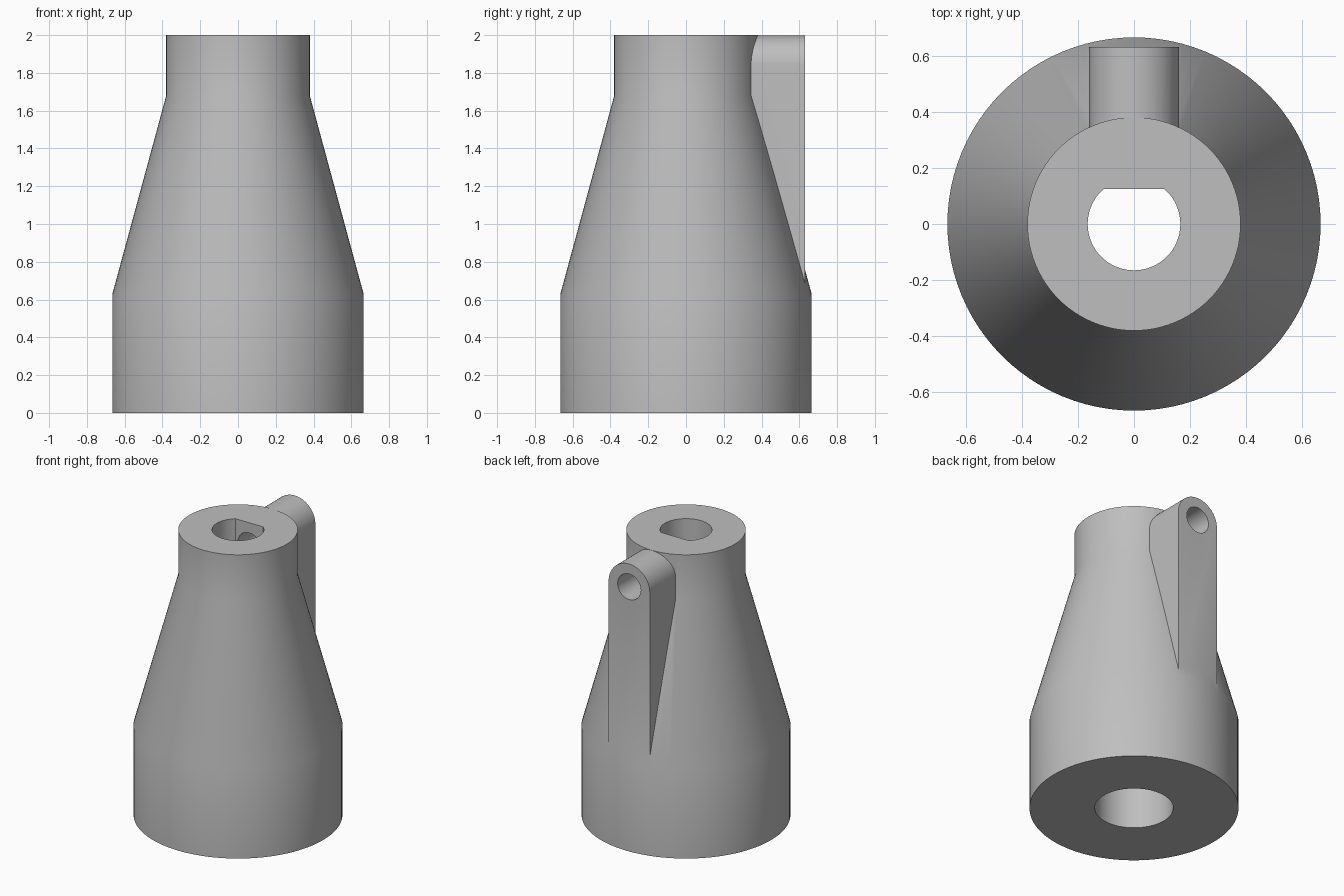
import bpy, bmesh
from math import cos, sin, pi, asin, radians
from mathutils import Vector

cube = bpy.data.objects.get("Cube")
if cube:
    bpy.data.objects.remove(cube, do_unlink=True)

grey = bpy.data.materials.new("plain grey")
grey.use_nodes = True
colour = (0.52, 0.52, 0.52, 1)
grey.diffuse_color = colour
grey.node_tree.nodes["Principled BSDF"].inputs["Base Color"].default_value = colour


def make(name, bm):
    bmesh.ops.recalc_face_normals(bm, faces=bm.faces)
    mesh = bpy.data.meshes.new(name)
    bm.to_mesh(mesh)
    bm.free()
    mesh.materials.append(grey)
    obj = bpy.data.objects.new(name, mesh)
    bpy.context.collection.objects.link(obj)
    return obj


def prism(name, points, offset):
    """Extrude a flat outline along the offset."""
    bm = bmesh.new()
    face = bm.faces.new([bm.verts.new(p) for p in points])
    moved = bmesh.ops.extrude_face_region(bm, geom=[face], use_keep_orig=True)["geom"]
    verts = [v for v in moved if isinstance(v, bmesh.types.BMVert)]
    bmesh.ops.translate(bm, verts=verts, vec=Vector(offset))
    return make(name, bm)


def arc(radius, start, end, steps):
    return [(radius * cos(start + (end - start) * i / steps),
             radius * sin(start + (end - start) * i / steps)) for i in range(steps + 1)]


def combine(target, tool, operation):
    mod = target.modifiers.new(tool.name, "BOOLEAN")
    mod.object, mod.operation, mod.solver = tool, operation, "EXACT"
    bpy.context.view_layer.objects.active = target
    bpy.ops.object.modifier_apply(modifier=mod.name)
    bpy.data.objects.remove(tool, do_unlink=True)


# Turned body: wide base, taper and narrow neck
SIDES = 96
bm = bmesh.new()
rings = []
for r, z in [(0.665, 0), (0.665, 0.63), (0.38, 1.68), (0.38, 2)]:
    rings.append([bm.verts.new((x, y, z)) for x, y in arc(r, 0, 2 * pi, SIDES)[:-1]])
for low, high in zip(rings, rings[1:]):
    for i in range(SIDES):
        j = (i + 1) % SIDES
        bm.faces.new((low[i], low[j], high[j], high[i]))
bm.faces.new(rings[0])
bm.faces.new(rings[-1])
body = make("tapered_body", bm)

# Round-topped rib on the back
HALF, BACK, PIVOT = 0.16, 0.63, 1.839
outline = [(-HALF, 0.3, 0.5), (HALF, 0.3, 0.5)]
outline += [(x, 0.3, PIVOT + z) for x, z in arc(HALF, 0, pi, 32)]
rib = prism("back_rib", outline, (0, BACK - 0.3, 0))
combine(body, rib, "UNION")

# D-shaped shaft bore, wider socket below, and screw hole through the rib
flat = asin(0.125 / 0.165)
shaft = [(x, y, 0.9) for x, y in arc(0.165, pi - flat, 2 * pi + flat, 64)]
socket = [(x, y, -0.1) for x, y in arc(0.25, 0, 2 * pi, 64)[:-1]]
screw = [(x, 0, PIVOT + z) for x, z in arc(0.09, 0, 2 * pi, 40)[:-1]]
for name, points, offset in [("shaft_cutter", shaft, (0, 0, 1.3)),
                             ("socket_cutter", socket, (0, 0, 1.1)),
                             ("screw_cutter", screw, (0, 0.9, 0))]:
    combine(body, prism(name, points, offset), "DIFFERENCE")

# Smooth rounds, crisp edges
bpy.ops.object.select_all(action="DESELECT")
body.select_set(True)
bpy.context.view_layer.objects.active = body
bpy.ops.object.shade_smooth_by_angle(angle=radians(30))
